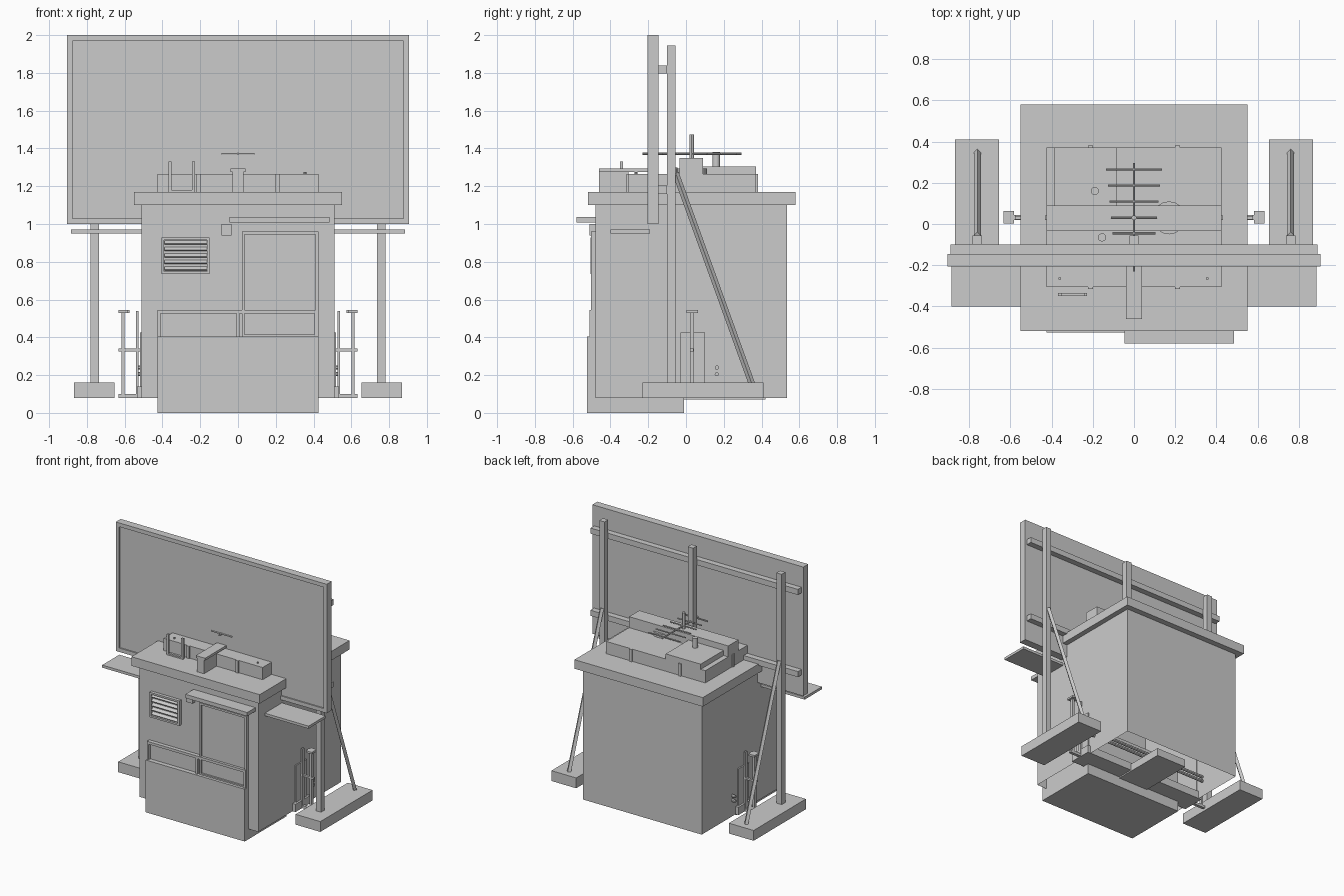
import bpy, bmesh, math
from mathutils import Vector

if "Cube" in bpy.data.objects:
    bpy.data.objects.remove(bpy.data.objects["Cube"])


def box(name, x0, x1, y0, y1, z0, z1, open_bottom=False):
    bm = bmesh.new()
    bmesh.ops.create_cube(bm, size=1)
    for v in bm.verts:
        v.co = Vector(((x0 + x1) / 2 + v.co.x * (x1 - x0),
                       (y0 + y1) / 2 + v.co.y * (y1 - y0),
                       (z0 + z1) / 2 + v.co.z * (z1 - z0)))
    bm.normal_update()
    if open_bottom:
        bmesh.ops.delete(bm, geom=[f for f in bm.faces if f.normal.z < -0.9], context='FACES_ONLY')
    me = bpy.data.meshes.new(name)
    bm.to_mesh(me)
    bm.free()
    ob = bpy.data.objects.new(name, me)
    bpy.context.collection.objects.link(ob)
    return ob


def pair(name, x0, x1, *rest):
    box(name + "_right", x0, x1, *rest)
    box(name + "_left", -x1, -x0, *rest)


def rod(name, a, b, r, sides=12):
    a, b = Vector(a), Vector(b)
    bpy.ops.mesh.primitive_cylinder_add(vertices=sides, radius=r, depth=(b - a).length,
                                        location=(a + b) / 2)
    ob = bpy.context.object
    ob.name = name
    ob.rotation_mode = 'QUATERNION'
    ob.rotation_quaternion = (b - a).to_track_quat('Z', 'Y')
    if sides > 6:
        bpy.ops.object.shade_smooth_by_angle()
    return ob


def frame(name, x0, x1, z0, z1, y0, y1, w):
    box(name + "_left_side", x0, x0 + w, y0, y1, z0, z1)
    box(name + "_right_side", x1 - w, x1, y0, y1, z0, z1)
    box(name + "_top", x0 + w, x1 - w, y0, y1, z1 - w, z1)
    box(name + "_bottom", x0 + w, x1 - w, y0, y1, z0, z0 + w)


# Hut
box("hut_walls", -.51, .51, -.48, .535, .08, 1.1, True)
box("roof_slab", -.55, .55, -.52, .58, 1.1, 1.17)

# Front counter with low window band
box("front_base", -.425, .425, -.525, -.01, 0, .405)
box("window_band_pane", -.41, .41, -.49, -.475, .405, .53)
box("window_band_rail", -.425, .42, -.51, -.475, .525, .545)
for x in (-.417, 0, .413):
    box("window_band_post", x - .008, x + .008, -.51, -.475, .405, .53)

# Door, awning and lamp
frame("door_frame", .02, .425, .4, .96, -.503, -.475, .015)
box("door_panel", .035, .41, -.49, -.475, .41, .945)
box("awning", -.045, .485, -.58, -.475, 1.008, 1.037)
box("lamp", -.088, -.034, -.51, -.475, .94, 1.0)

# Louvred vent
frame("vent_frame", -.405, -.15, .735, .928, -.505, -.475, .014)
for i in range(5):
    z = .765 + i * .034
    ob = box("vent_slat", -.39, -.165, -.012, .012, -.004, .004)
    ob.location = (0, -.492, z)
    ob.rotation_euler.x = math.radians(40)

# Billboard
box("billboard_panel", -.905, .905, -.195, -.145, 1.0, 2.0)
frame("billboard_frame", -.905, .905, 1.0, 2.0, -.205, -.195, .03)
for z in (1.16, 1.797):
    box("billboard_rail", -.89, .89, -.145, -.1, z, z + .043)
pair("billboard_post", .737, .782, -.1, -.055, .16, 1.945)
box("billboard_centre_post", -.023, .023, -.1, -.055, 1.17, 1.945)
box("walkway", -.885, .885, -.4, -.19, .95, .97)
pair("footing", .655, .867, -.23, .41, .08, .16)
for s in (-1, 1):
    brace = rod("brace", (s * .76, .35, .15), (s * .76, -.055, 1.27), .017, 4)
    brace.rotation_quaternion = brace.rotation_quaternion @ \
        Vector((0, 0, 1)).to_track_quat('Z', 'Y')

# Roof equipment
box("roof_box_front", -.425, .425, -.305, -.03, 1.17, 1.265)
box("roof_box_middle", -.425, .425, -.035, .09, 1.17, 1.35)
box("roof_box_back", -.425, .425, .09, .37, 1.17, 1.265)
box("roof_box_raised", -.385, -.085, .09, .37, 1.265, 1.305)
for x in (-.21, .21):
    box("roof_clip_back", x - .012, x + .012, .37, .38, 1.17, 1.265)
    box("roof_clip_front", x - .012, x + .012, -.315, -.305, 1.17, 1.265)
pair("roof_clip_side", .425, .432, .02, .042, 1.17, 1.265)
box("duct_top", -.04, .04, -.46, -.2, 1.275, 1.293)
box("duct_body", -.03, .03, -.46, -.305, 1.17, 1.275)
for x in (-.36, -.235):
    box("roof_prong", x - .008, x + .008, -.35, -.334, 1.17, 1.33)
box("prong_bar", -.36, -.235, -.35, -.334, 1.17, 1.18)
for x in (-.36, .355):
    rod("roof_stud", (x, -.265, 1.26), (x, -.265, 1.275), .007, 8)
rod("flue", (-.19, .16, 1.3), (-.19, .16, 1.38), .02)
rod("vent_pipe", (-.155, -.065, 1.26), (-.155, -.065, 1.3), .02)
rod("roof_drum", (.17, .03, 1.265), (.17, .03, 1.295), .08, 16)

# Aerial with crossing elements
rod("aerial_mast", (0, .03, 1.34), (0, .03, 1.475), .012)
rod("aerial_boom", (0, -.23, 1.372), (0, .295, 1.372), .006, 8)
for i in range(7):
    y, h = .265 - i * .0775, .135 - i * .0078
    rod("aerial_element", (-h, y, 1.372), (h, y, 1.372), .005, 8)

# Side pipework and handrails
pair("side_panel", .505, .52, -.03, .1, .12, .425)
pair("handrail_post", .6, .617, .02, .043, .08, .545)
pair("handrail_top", .575, .632, .02, .043, .53, .545)
pair("handrail_inner_post", .527, .54, .02, .043, .1, .54)
pair("handrail_middle", .52, .632, .022, .04, .326, .34)
pair("handrail_foot", .5, .632, .02, .043, .08, .1)
for y in (.002, .043):
    pair("handrail_bracket", .582, .632, y, y + .02, .53, .545)
for z in (.205, .24):
    rod("through_pipe", (-.54, .163, z), (.54, .163, z), .011)

# Underside beams
box("cross_beam", -.535, .535, -.06, .12, .08, .14)
box("spine_beam", -.13, .13, -.05, .42, .07, .13)
